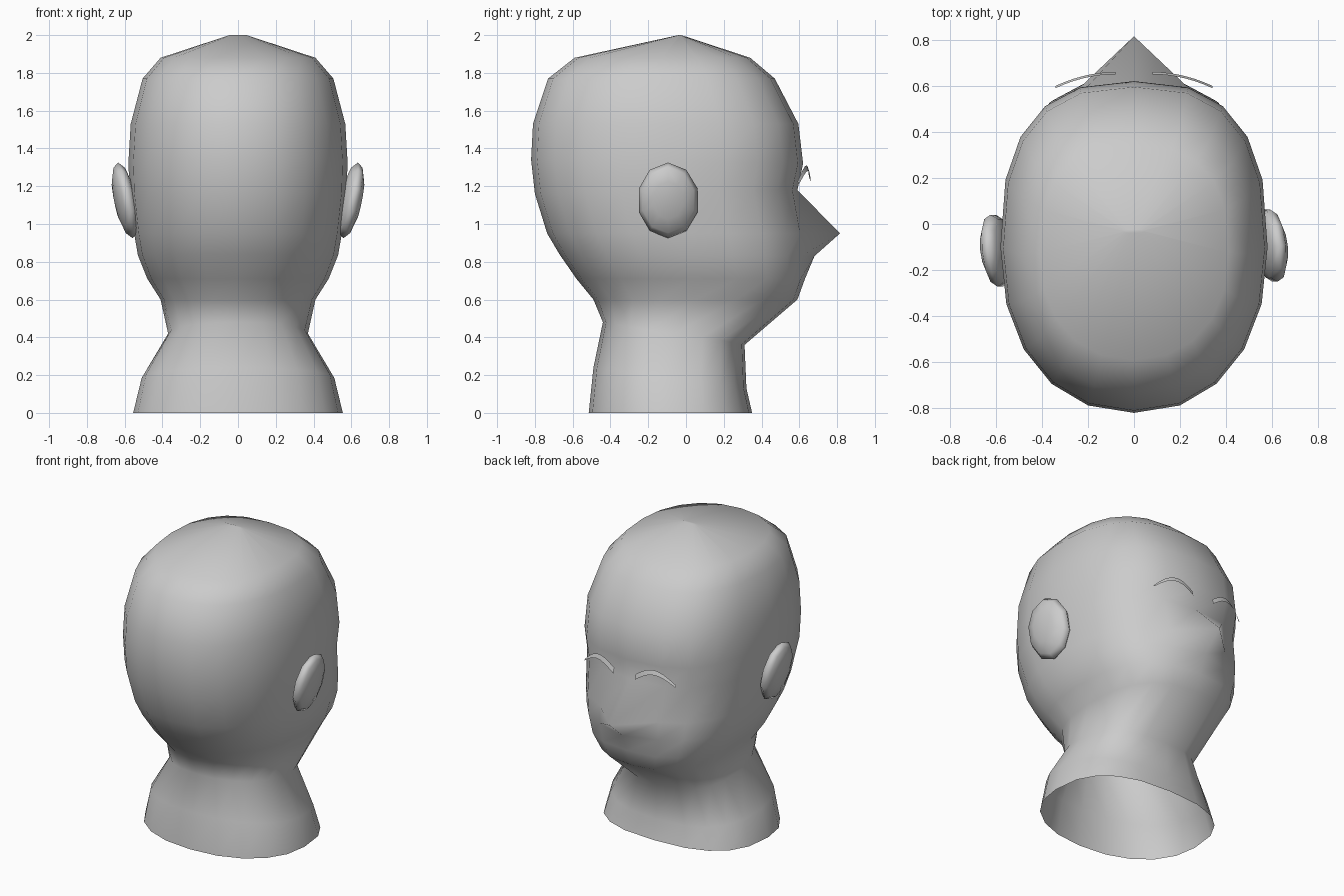
import bpy, bmesh, math

cube = bpy.data.objects.get("Cube")
if cube:
    bpy.data.objects.remove(cube)

grey = bpy.data.materials.new("plain grey")
grey.use_nodes = True
grey.diffuse_color = (0.6, 0.6, 0.6, 1)
grey.node_tree.nodes["Principled BSDF"].inputs["Base Color"].default_value = (0.6, 0.6, 0.6, 1)


def finish(name, bm):
    mesh = bpy.data.meshes.new(name)
    bm.to_mesh(mesh)
    bm.free()
    mesh.materials.append(grey)
    for p in mesh.polygons:
        p.use_smooth = True
    obj = bpy.data.objects.new(name, mesh)
    bpy.context.collection.objects.link(obj)
    return obj


# Head and neck: rings of (back z, front z, half width, back y, front y)
SIDES = 20
rings = [
    (0, 0, .555, -.515, .35),
    (.24, .13, .51, -.49, .32),
    (.48, .36, .37, -.44, .31),
    (.60, .60, .41, -.49, .59),
    (.71, .71, .48, -.58, .63),
    (.84, .83, .53, -.67, .635),
    (.95, .95, .55, -.735, .63),
    (1.16, 1.18, .575, -.80, .59),
    (1.34, 1.32, .58, -.82, .62),
    (1.53, 1.53, .568, -.81, .595),
    (1.77, 1.77, .505, -.73, .47),
    (1.88, 1.88, .41, -.59, .34),
    (2.0, 2.0, .045, -.04, -.025),
]
nose = {5: .68, 6: .815}      # front y of the centre column on the nose rings


def spow(v, e):
    return math.copysign(abs(v) ** e, v)


bm = bmesh.new()
loops = []
for k, (zb, zf, w, yb, yf) in enumerate(rings):
    loop = []
    for i in range(SIDES):
        a = math.tau * i / SIDES          # column 0 is the face centre line
        e = 2 / 2.6 if math.cos(a) > 0 else 2 / 2.2
        x = w * spow(math.sin(a), e)
        c = spow(math.cos(a), e)
        y = (yb + yf) / 2 + c * (yf - yb) / 2
        z = zb + (zf - zb) * (1 + math.cos(a)) / 2
        if i == 0:
            y = nose.get(k, y)
        loop.append(bm.verts.new((x, y, z)))
    loops.append(loop)
for lo, hi in zip(loops, loops[1:]):
    for i in range(SIDES):
        j = (i + 1) % SIDES
        bm.faces.new((lo[j], lo[i], hi[i], hi[j]))
bm.faces.new(reversed(loops[-1]))
finish("head", bm)


# Ears: leaning lens shapes with one blunt edge, the second turned half round
def ear(name, turn):
    bm = bmesh.new()
    bmesh.ops.create_uvsphere(bm, u_segments=10, v_segments=6, radius=1)
    for v in bm.verts:
        u, s, t = v.co.z, v.co.x, v.co.y
        y = max(-.25, -.095 + .165 * s)
        z = 1.125 + .2 * t
        x = .597 + .06 * u + .19 * (z - 1.125) - .1 * (y + .1)
        v.co = (x, y, z)
        if turn:
            v.co = (-x, -.21 - y, z)
    bmesh.ops.recalc_face_normals(bm, faces=bm.faces)
    finish(name, bm)


ear("left_ear", False)
ear("right_ear", True)


# Eyebrows: thin arched strips standing just off the forehead
def brow(name, side):
    bm = bmesh.new()
    steps = 7
    pairs = []
    for i in range(steps + 1):
        t = i / steps
        x = side * (.08 + .26 * t)
        y = .66 - .06 * t * t
        z = 1.255 - .03 * t + .07 * math.sin(math.pi * t)
        h = .035 * (1 - .7 * t * t)
        pairs.append((bm.verts.new((x, y - .01, z)), bm.verts.new((x, y, z - h))))
    for (a, b), (c, d) in zip(pairs, pairs[1:]):
        bm.faces.new((a, c, d, b) if side > 0 else (a, b, d, c))
    finish(name, bm)


brow("left_eyebrow", 1)
brow("right_eyebrow", -1)
